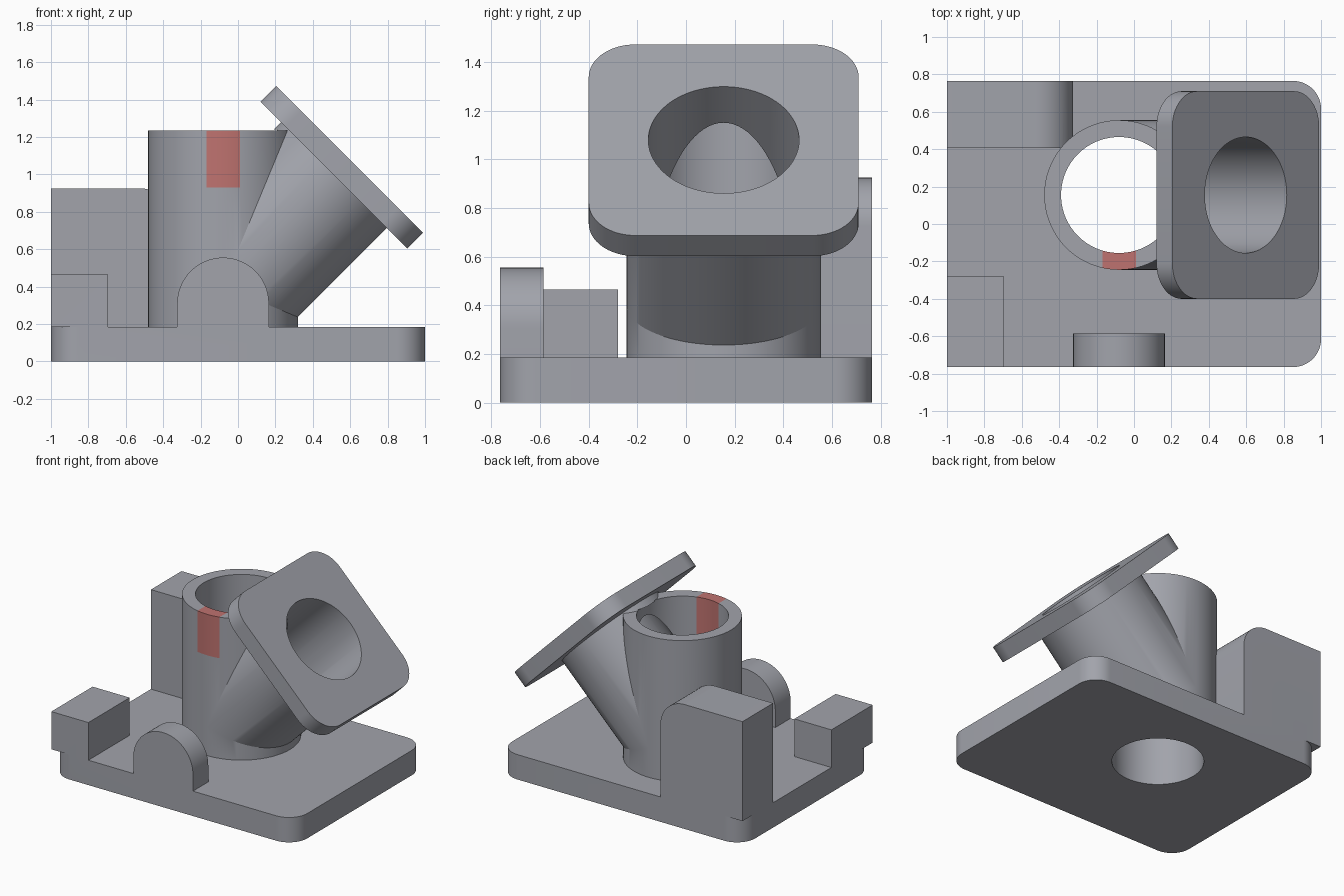
import bpy, bmesh, math
from mathutils import Matrix, Vector

if "Cube" in bpy.data.objects:
    bpy.data.objects.remove(bpy.data.objects["Cube"])


def material(name, rgb):
    m = bpy.data.materials.new(name)
    m.diffuse_color = (*rgb, 1)
    m.use_nodes = True
    m.node_tree.nodes["Principled BSDF"].inputs["Base Color"].default_value = m.diffuse_color
    return m


GREY = material("steel grey", (0.36, 0.37, 0.41))
RED = material("soft red", (0.52, 0.17, 0.16))


def prism(name, profile, z0, z1, matrix=Matrix(), mat=GREY):
    """Extrude a counter-clockwise 2D outline from z0 to z1, then place it."""
    bm = bmesh.new()
    low = [bm.verts.new((x, y, z0)) for x, y in profile]
    high = [bm.verts.new((x, y, z1)) for x, y in profile]
    bm.faces.new(low[::-1])
    bm.faces.new(high)
    n = len(low)
    for i in range(n):
        j = (i + 1) % n
        bm.faces.new((low[i], low[j], high[j], high[i]))
    bm.transform(matrix)
    bmesh.ops.recalc_face_normals(bm, faces=bm.faces)
    me = bpy.data.meshes.new(name)
    bm.to_mesh(me)
    bm.free()
    me.materials.append(mat)
    ob = bpy.data.objects.new(name, me)
    bpy.context.collection.objects.link(ob)
    return ob


def arc(cx, cy, r, a0, a1, n):
    return [(cx + r * math.cos(math.radians(a0 + (a1 - a0) * i / n)),
             cy + r * math.sin(math.radians(a0 + (a1 - a0) * i / n))) for i in range(n + 1)]


def circle(r, n=96):
    return arc(0, 0, r, 0, 360, n)[:-1]


def rect(x0, x1, y0, y1):
    return [(x0, y0), (x1, y0), (x1, y1), (x0, y1)]


def rounded(hx, hy, r):
    pts = []
    for sx, sy, a in ((1, 1, 0), (-1, 1, 90), (-1, -1, 180), (1, -1, 270)):
        pts += arc(sx * (hx - r), sy * (hy - r), r, a, a + 90, 16)
    return pts


def boolean(target, other, op):
    mod = target.modifiers.new(op, 'BOOLEAN')
    mod.operation, mod.solver, mod.object = op, 'EXACT', other
    bpy.context.view_layer.objects.active = target
    bpy.ops.object.modifier_apply(modifier=mod.name)
    bpy.data.objects.remove(other)


BASE = 0.185          # plate thickness
TOP = 1.235           # top of upright tube
AX, AY = -0.08, 0.155  # tube axis
upright = Matrix.Translation((AX, AY, 0))
branch = Matrix.Translation((AX, AY, 0.4025)) @ Matrix.Rotation(math.radians(45), 4, 'Y')
REACH = 0.9582        # distance along the branch to the flange face
# front-view profiles: local (x, y) -> world (x, z), extrusion -> world -y
front = Matrix.Rotation(math.radians(90), 4, 'X')

# base plate, upright tube, slanted branch and its flange
body = prism("pipe_bracket", rounded(1, 0.765, 0.15), 0, BASE)
parts = [
    prism("upright_tube", circle(0.4), 0.05, TOP, upright),
    prism("branch_tube", circle(0.4), 0, REACH - 0.05, branch),
    prism("flange", rounded(0.555, 0.555, 0.19), REACH - 0.12, REACH, branch),
    # rear block with one rounded top edge
    prism("rear_block", [(-1, BASE), (-0.325, BASE)] + arc(-0.525, 0.725, 0.2, 0, 90, 16)
          + [(-1, 0.925)], -0.765, -0.405, front),
    # low front corner block
    prism("corner_block", rect(-1, -0.695, -0.765, -0.28), BASE, 0.465),
    # round-topped lug on the front edge
    prism("front_lug", [(-0.325, BASE), (0.165, BASE)] + arc(AX, 0.31, 0.245, 0, 180, 40),
          0.585, 0.765, front),
]
for p in parts:
    boolean(body, p, 'UNION')

# bores through the upright and the branch
boolean(body, prism("bore", circle(0.31), -0.1, TOP + 0.005, upright), 'DIFFERENCE')
boolean(body, prism("branch_bore", circle(0.31), 0, REACH + 0.1, branch), 'DIFFERENCE')

# red insert set flush into the tube wall
slot = rect(-0.168, 0.012, -0.35, 0.0)
boolean(body, prism("slot", slot, 0.93, TOP + 0.1), 'DIFFERENCE')
insert = prism("red_insert", slot, 0.93, TOP, mat=RED)
boolean(insert, prism("wall_outer", circle(0.4), 0, 2, upright, RED), 'INTERSECT')
boolean(insert, prism("wall_inner", circle(0.31), 0, 2, upright, RED), 'DIFFERENCE')

# smooth shading with sharp edges
for ob in (body, insert):
    bpy.ops.object.select_all(action='DESELECT')
    ob.select_set(True)
    bpy.context.view_layer.objects.active = ob
    bpy.ops.object.shade_smooth_by_angle(angle=math.radians(20))
